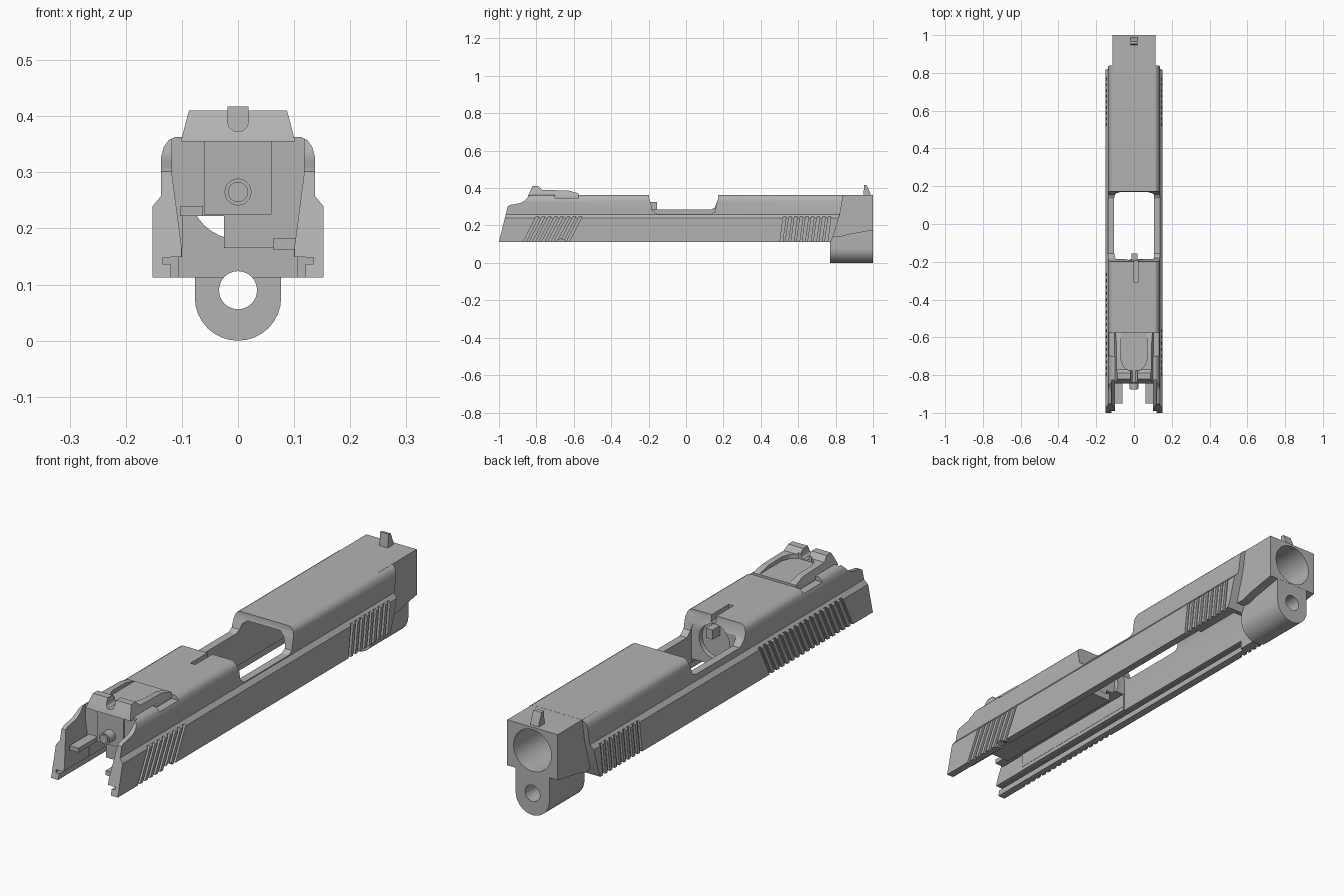
import bpy, bmesh, math

cube = bpy.data.objects.get("Cube")
if cube:
    bpy.data.objects.remove(cube, do_unlink=True)

# Single machined-metal colour
metal = bpy.data.materials.new("plain grey metal")
metal.use_nodes = True
GREY = (0.45, 0.45, 0.45, 1)
metal.diffuse_color = GREY
metal.node_tree.nodes["Principled BSDF"].inputs["Base Color"].default_value = GREY


def prism(name, pts, axis, a, b):
    """Extrude a 2D outline along x (outline in y,z) or y (outline in x,z)."""
    bm = bmesh.new()

    def place(p, t):
        return (t, p[0], p[1]) if axis == "x" else (p[0], t, p[1])

    lo = [bm.verts.new(place(p, a)) for p in pts]
    hi = [bm.verts.new(place(p, b)) for p in pts]
    bm.faces.new(lo)
    bm.faces.new(hi[::-1])
    n = len(pts)
    for i in range(n):
        j = (i + 1) % n
        bm.faces.new((lo[i], hi[i], hi[j], lo[j]))
    bmesh.ops.recalc_face_normals(bm, faces=bm.faces)
    mesh = bpy.data.meshes.new(name)
    bm.to_mesh(mesh)
    bm.free()
    mesh.materials.append(metal)
    ob = bpy.data.objects.new(name, mesh)
    bpy.context.collection.objects.link(ob)
    return ob


def box(name, x0, x1, y0, y1, z0, z1):
    return prism(name, [(x0, z0), (x1, z0), (x1, z1), (x0, z1)], "y", y0, y1)


def rod(name, z, r, y0, y1, n=32, x=0):
    pts = [(x + r * math.cos(math.tau * i / n), z + r * math.sin(math.tau * i / n)) for i in range(n)]
    return prism(name, pts, "y", y0, y1)


def mirrored(half):
    return half + [(-x, z) for x, z in reversed(half)]


def combine(target, other, op="DIFFERENCE"):
    mod = target.modifiers.new("cut", "BOOLEAN")
    mod.operation = op
    mod.solver = "EXACT"
    mod.object = other
    bpy.context.view_layer.objects.active = target
    bpy.ops.object.modifier_apply(modifier=mod.name)
    bpy.data.objects.remove(other, do_unlink=True)


# Main housing: cross-section trimmed by the side outline
body = prism("main_housing", mirrored([
    (0.152, 0.113), (0.152, 0.24), (0.137, 0.258), (0.137, 0.328),
    (0.132, 0.346), (0.124, 0.357), (0.113, 0.363)]), "y", -1.1, 0.95)
combine(body, prism("side_outline", [
    (-1.003, 0.1), (-1, 0.113), (-0.953, 0.302), (-0.94, 0.31), (-0.885, 0.32),
    (-0.86, 0.335), (-0.83, 0.37), (0.842, 0.37), (0.825, 0.27), (0.79, 0.15),
    (0.77, 0.1)], "x", -0.3, 0.3), "INTERSECT")

# Square front block and rounded lug beneath it
combine(body, prism("front_block", [
    (0.75, 0.145), (0.82, 0.138), (0.87, 0.152), (1, 0.175), (1, 0.3625), (0.75, 0.3625)],
    "x", -0.115, 0.115), "UNION")
arc = [(0.077 * math.cos(a), 0.077 + 0.077 * math.sin(a))
       for a in [-math.pi * i / 16 for i in range(17)]]
combine(body, prism("front_lug", arc + [(-0.077, 0.19), (0.077, 0.19)], "y", 0.771, 0.9995), "UNION")

# Inner channel, underside opening and rail grooves
combine(body, prism("channel", mirrored([
    (0.105, 0.05), (0.105, 0.285), (0.095, 0.318), (0.075, 0.335)]), "y", -0.185, 0.755))
combine(body, box("underside", -0.1, 0.1, -1.1, -0.17, 0.05, 0.165))
combine(body, box("lower_opening", -0.12, 0.12, -1.1, 0.55, 0.05, 0.149))
combine(body, box("rail_groove", -0.135, 0.135, -1.1, 0.55, 0.137, 0.148))
combine(body, box("left_slot", -0.099, -0.025, -0.9, -0.15, 0.14, 0.222))

# Open rear between the side walls
combine(body, prism("rear_opening", mirrored([
    (0.101, 0.06), (0.101, 0.17), (0.118, 0.3), (0.118, 0.45)]), "y", -1.1, -0.825))

# Bore and lug hole
combine(body, rod("bore", 0.267, 0.086, 0.7, 1.1))
combine(body, rod("lug_hole", 0.09, 0.034, 0.6, 1.1, 24))


# Top window, with a lower sill on one side
def window(sill, x0, x1):
    pts = [(-0.2, 0.4), (-0.198, 0.35), (-0.188, 0.32), (-0.18, sill + 0.02), (-0.155, sill),
           (0.135, sill), (0.155, sill + 0.012), (0.163, 0.32), (0.172, 0.345), (0.172, 0.4)]
    combine(body, prism("window", pts, "x", x0, x1))


window(0.262, -0.02, 0.3)
window(0.285, -0.3, 0.01)

# Round recess in the inner face, top slot and underside nick
combine(body, rod("face_recess", 0.262, 0.07, -0.205, -0.1))
combine(body, box("top_slot", 0, 0.022, -0.31, -0.15, 0.335, 0.4))
combine(body, prism("nick", [(-0.7, 0.1), (-0.69, 0.12), (-0.67, 0.128), (-0.65, 0.12), (-0.63, 0.1)],
                    "x", 0.11, 0.2))


# Slanted grip grooves
def grooves(side, start, count, step, slant):
    for i in range(count):
        y = start + i * step
        pts = [(y, 0.1), (y + 0.015, 0.1), (y + 0.015 + slant, 0.247), (y + slant, 0.247)]
        combine(body, prism("groove", pts, "x", *sorted((side * 0.142, side * 0.2))))


grooves(1, -0.877, 8, 0.033, 0.075)
grooves(-1, -0.877, 17, 0.033, 0.075)
for s in (1, -1):
    grooves(s, 0.5, 9, 0.03, 0.02)
    # Cut-outs beside the rear sight
    combine(body, box("sight_relief", min(s * 0.1, s * 0.2), max(s * 0.1, s * 0.2), -0.7, -0.575, 0.346, 0.4))

# Rear sight: tapered sides, sunken tray and U notch
sight = prism("rear_sight", [
    (-0.845, 0.355), (-0.84, 0.37), (-0.82, 0.41), (-0.79, 0.41), (-0.77, 0.39),
    (-0.63, 0.387), (-0.575, 0.372), (-0.575, 0.355)], "x", -0.102, 0.102)
for v in sight.data.vertices:
    v.co.x *= 1 - 2.6 * (v.co.z - 0.355)
tray = mirrored([(0.068, -0.55), (0.068, -0.72), (0.055, -0.755), (0.03, -0.775)])
cutter = prism("tray", tray, "y", 0.372, 0.5)
for v in cutter.data.vertices:
    v.co.y, v.co.z = v.co.z, v.co.y
cutter.data.flip_normals()
combine(sight, cutter)
combine(sight, prism("notch", mirrored([
    (0.008, 0.374), (0.016, 0.381), (0.019, 0.391), (0.019, 0.45)]), "y", -0.9, -0.75))

# Front sight blade
front = prism("front_sight", [(0.947, 0.355), (0.953, 0.417), (0.967, 0.415), (0.985, 0.372),
                              (0.987, 0.355)], "x", -0.019, 0.019)

# Rear pin, back plate and inner ledges
pin = rod("rear_pin", 0.265, 0.024, -0.87, -0.81, 24)
collar = rod("pin_tip", 0.265, 0.018, -0.876, -0.81, 24)
plate = box("back_plate", -0.06, 0.06, -0.832, -0.81, 0.225, 0.355)
ledges = [box("right_ledge", -0.103, -0.062, -0.95, -0.82, 0.222, 0.24),
          box("left_ledge", 0.062, 0.103, -0.95, -0.82, 0.163, 0.182)]

# Small hook on the inner face
hook = box("face_hook", -0.012, 0.018, -0.21, -0.155, 0.285, 0.325)

for ob in [body, sight, front, pin, collar, plate, hook] + ledges:
    bpy.ops.object.select_all(action="DESELECT")
    ob.select_set(True)
    bpy.context.view_layer.objects.active = ob
    bpy.ops.object.shade_smooth_by_angle(angle=math.radians(26))
